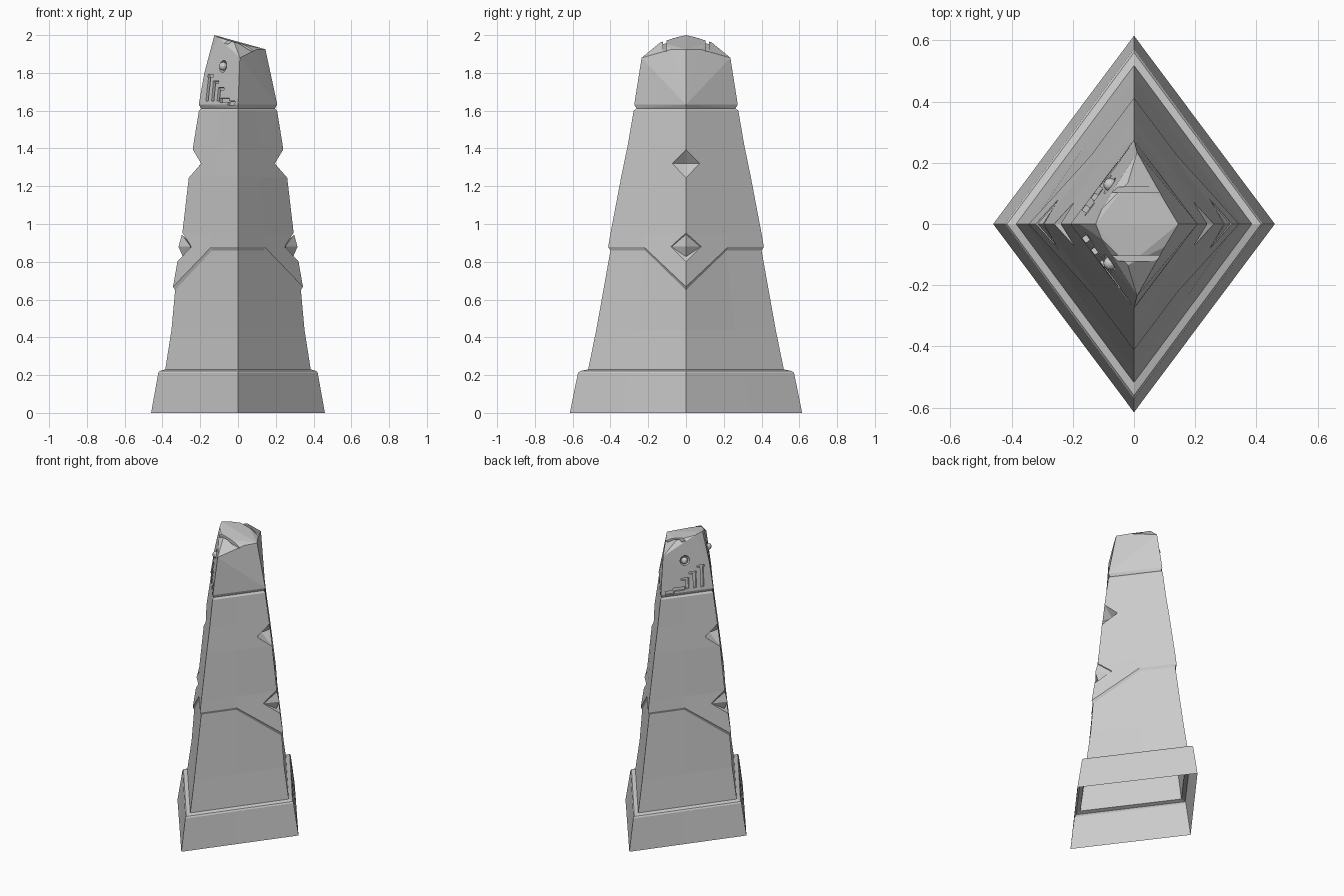
import bpy, bmesh, math
from mathutils import Vector, Matrix

if "Cube" in bpy.data.objects:
    bpy.data.objects.remove(bpy.data.objects["Cube"])

stone = bpy.data.materials.new("grey stone")
stone.diffuse_color = (0.6, 0.6, 0.6, 1)
stone.use_nodes = True
stone.node_tree.nodes["Principled BSDF"].inputs["Base Color"].default_value = stone.diffuse_color


def finish(bm, name):
    bmesh.ops.recalc_face_normals(bm, faces=bm.faces)
    me = bpy.data.meshes.new(name)
    bm.to_mesh(me)
    bm.free()
    ob = bpy.data.objects.new(name, me)
    bpy.context.collection.objects.link(ob)
    me.materials.append(stone)
    return ob


def hull(name, pts):
    bm = bmesh.new()
    for p in pts:
        bm.verts.new(p)
    bmesh.ops.convex_hull(bm, input=bm.verts)
    loose = [v for v in bm.verts if not v.link_faces]
    bmesh.ops.delete(bm, geom=loose, context='VERTS')
    bmesh.ops.dissolve_limit(bm, angle_limit=0.01, verts=bm.verts, edges=bm.edges)
    return finish(bm, name)


def box(name, size, mat):
    bm = bmesh.new()
    bmesh.ops.create_cube(bm, size=1, matrix=mat @ Matrix.Diagonal((*size, 1)))
    return finish(bm, name)


def cut(target, cutter):
    m = target.modifiers.new("cut", 'BOOLEAN')
    m.operation, m.solver, m.object = 'DIFFERENCE', 'EXACT', cutter
    bpy.context.view_layer.objects.active = target
    bpy.ops.object.modifier_apply(modifier=m.name)
    bpy.data.objects.remove(cutter)


def lerp(table, z):
    for (z0, a0, b0), (z1, a1, b1) in zip(table, table[1:]):
        if z <= z1:
            t = (z - z0) / (z1 - z0)
            return a0 + (a1 - a0) * t, b0 + (b1 - b0) * t
    return table[-1][1:]


# Body: diamond rings (z, half width x, half width y) with a V-shaped overhang
base = [(0, .46, .615), (.212, .422, .572), (.222, .415, .56), (.23, .385, .518)]
low = [(.23, .385, .518), (.44, .352, .475), (.65, .333, .44), (.87, .298, .398)]
high = [(.66, .345, .45), (.8, .322, .425), (.88, .308, .412), (.95, .295, .4),
        (1.25, .26, .343), (1.42, .236, .308), (1.6, .207, .277)]


def ring(bm, table, zx, z):
    """Eight points: the x corners sit at zx, the rest at z."""
    a0, _ = lerp(table, zx)
    a, b = lerp(table, z)
    m, n = .46 * a, .54 * b
    pts = [(a0, 0, zx), (m, n, z), (0, b, z), (-m, n, z),
           (-a0, 0, zx), (-m, -n, z), (0, -b, z), (m, -n, z)]
    return [bm.verts.new(p) for p in pts]


bm = bmesh.new()
rings = [ring(bm, base, z, z) for z, _, _ in base]
rings += [ring(bm, low, .44, .44), ring(bm, low, .65, .86)]
rings += [ring(bm, high, .668, .878)]
rings += [ring(bm, high, z, z) for z in (.95, 1.25, 1.42, 1.6)]
rings += [ring(bm, [(1.61, .192, .258), (1.62, .192, .258)], 1.615, 1.615)]
for r, s in zip(rings, rings[1:]):
    for i in range(8):
        j = (i + 1) % 8
        bm.faces.new((r[i], r[j], s[j], s[i]))
bm.faces.new(rings[0][::-1])
bm.faces.new(rings[-1])
body = finish(bm, "obelisk_body")

# Diamond notches on the side corners, with a gem in the lower ones
for s in (1, -1):
    for tip, rim in (((.178, 1.32), [(.24, 0, 1.395), (.26, 0, 1.245), (.195, .072, 1.32), (.195, -.072, 1.32)]),
                     ((.235, .88), [(.296, 0, .955), (.322, 0, .8), (.247, .08, .88), (.247, -.08, .88)])):
        t = Vector((s * tip[0], 0, tip[1]))
        rim = [Vector((s * p[0], p[1], p[2])) for p in rim]
        cut(body, hull("notch_cutter", [t] + [t + 1.6 * (p - t) for p in rim]))
    hull("side_gem", [(s * x, y, z) for x, y, z in
                      [(.297, 0, .945), (.285, 0, .81), (.315, 0, .88), (.235, 0, .88),
                       (.25, .075, .88), (.25, -.075, .88)]])

# Open underside
bm = bmesh.new()
bm.from_mesh(body.data)
bottom = [f for f in bm.faces if all(v.co.z < .001 for v in f.verts)]
bmesh.ops.delete(bm, geom=bottom, context='FACES_ONLY')
bm.to_mesh(body.data)
bm.free()

# Cap: slanted faceted block
pts = [(.145, 0, 1.925), (-.125, 0, 2.0), (-.178, 0, 1.8)]
for a, b, z in ((.195, .262, 1.612), (.208, .274, 1.632)):
    pts += [(a, 0, z), (-a, 0, z), (0, b, z), (0, -b, z)]
for y in (1, -1):
    pts += [(.01, y * .235, 1.88), (-.02, y * .135, 1.962),
            (.1, y * .075, 1.925), (-.105, y * .05, 1.988)]
cap = hull("carved_cap", pts)


def on_face(x, z, side):
    """Frame on the left-hand cap face, axes: along, out, up."""
    left = -.207 + .2 * (z - 1.63)
    y = side * (.273 - .15 * (z - 1.63)) * (1 - x / left)
    u = Vector((.205, side * .272, 0)).normalized()
    v = Vector((.1, -side * .07, 1))
    v = (v - u * v.dot(u)).normalized()
    n = v.cross(u)
    return Matrix.Translation((x, y, z)) @ Matrix((u, n, v)).transposed().to_4x4()


for side in (1, -1):
    # Grooves across the top
    slope = Matrix.Translation((.02, side * .112, 1.962)) @ Matrix.Rotation(.28, 4, 'Y')
    cut(cap, box("groove_cutter", (.2, .018, .06), slope))
    # Stepped carving, mouth and eye socket
    for i in range(3):
        top = 1.785 - .035 * i
        x = -.155 + .027 * i
        cut(cap, box("rib_cutter", (.02, .03, top - 1.65), on_face(x, (top + 1.65) / 2, side)))
        cut(cap, box("step_cutter", (.05, .024, .014), on_face(x + .012, top, side)))
    for x, z, w in ((-.07, 1.655, .08), (-.035, 1.64, .06)):
        cut(cap, box("mouth_cutter", (w, .03, .022), on_face(x, z, side)))
    bm = bmesh.new()
    bmesh.ops.create_uvsphere(bm, u_segments=12, v_segments=8, radius=.032,
                              matrix=on_face(-.08, 1.835, side))
    cut(cap, finish(bm, "socket_cutter"))
    bm = bmesh.new()
    bmesh.ops.create_uvsphere(bm, u_segments=12, v_segments=8, radius=.022,
                              matrix=on_face(-.078, 1.835, side))
    finish(bm, "eye")
